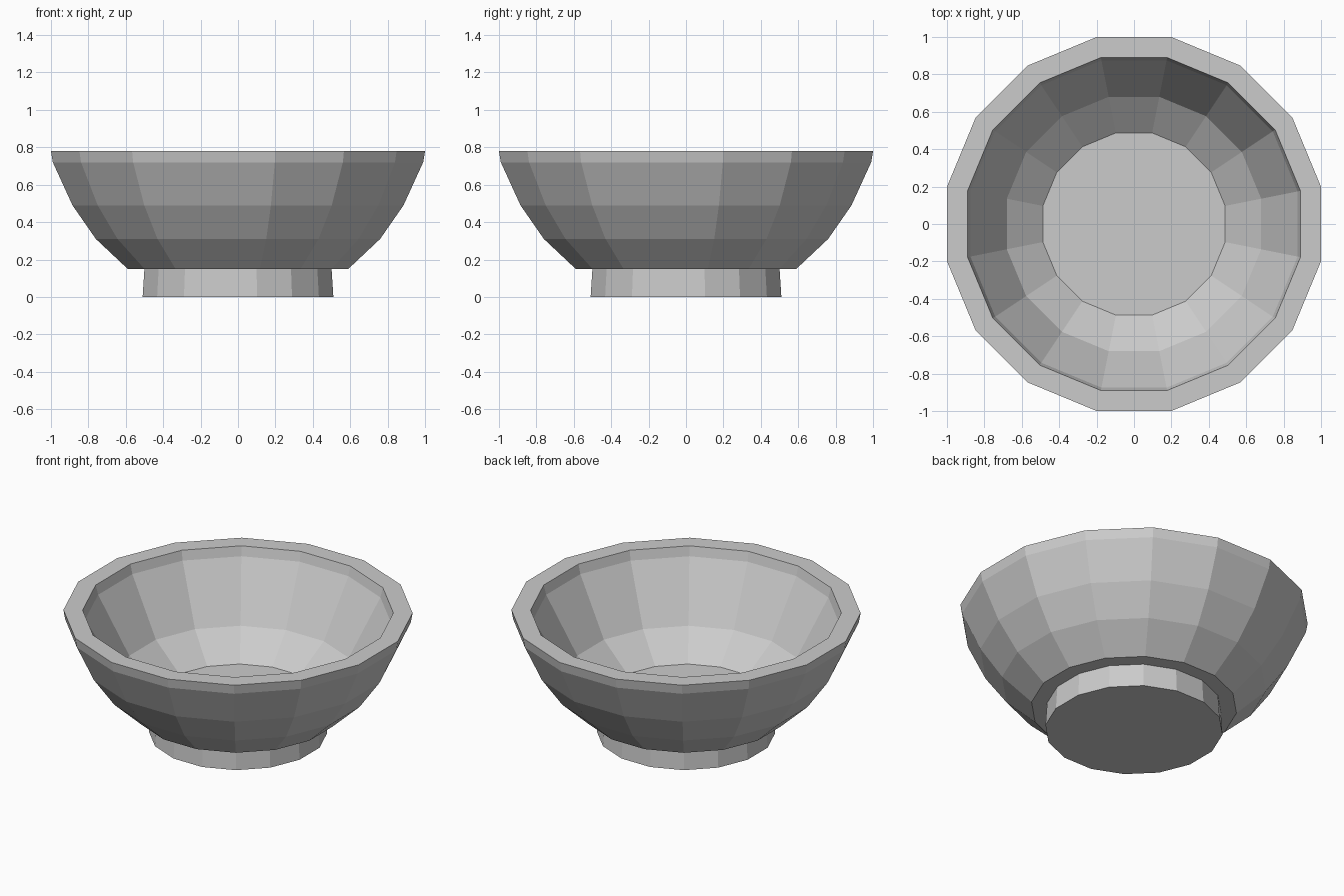
import bpy
import bmesh
import math

cube = bpy.data.objects.get("Cube")
if cube:
    bpy.data.objects.remove(cube, do_unlink=True)

SIDES = 16
CORNER = 1 / math.cos(math.pi / SIDES)  # flat-side radius to corner radius

clay = bpy.data.materials.new("light_grey")
clay.use_nodes = True
clay.diffuse_color = (0.6, 0.6, 0.6, 1)
clay.node_tree.nodes["Principled BSDF"].inputs["Base Color"].default_value = (0.6, 0.6, 0.6, 1)


def lathe(name, profile):
    """Turn a (radius, height) profile into a closed faceted solid, flat sides on the axes."""
    bm = bmesh.new()
    rings = []
    for radius, z in profile:
        ring = []
        for i in range(SIDES):
            a = (i + 0.5) * math.tau / SIDES
            ring.append(bm.verts.new((radius * CORNER * math.cos(a),
                                      radius * CORNER * math.sin(a), z)))
        rings.append(ring)
    for low, high in zip(rings, rings[1:]):
        for i in range(SIDES):
            j = (i + 1) % SIDES
            bm.faces.new((low[i], low[j], high[j], high[i]))
    bm.faces.new(rings[0][::-1])
    bm.faces.new(rings[-1])
    bmesh.ops.recalc_face_normals(bm, faces=bm.faces)
    mesh = bpy.data.meshes.new(name)
    bm.to_mesh(mesh)
    bm.free()
    mesh.materials.append(clay)
    obj = bpy.data.objects.new(name, mesh)
    bpy.context.collection.objects.link(obj)
    return obj


# Bowl: outer wall up to the rim, then inner wall down to the floor
outer = [(0.59, 0.15), (0.76, 0.31), (0.885, 0.49), (0.99, 0.72), (1.0, 0.78)]
inner = [(0.89, 0.78), (0.875, 0.72), (0.68, 0.365), (0.487, 0.21)]
lathe("bowl", outer + inner)

# Foot: slightly tapered, its top tucked just inside the bowl's underside
lathe("foot", [(0.51, 0), (0.5, 0.155)])
